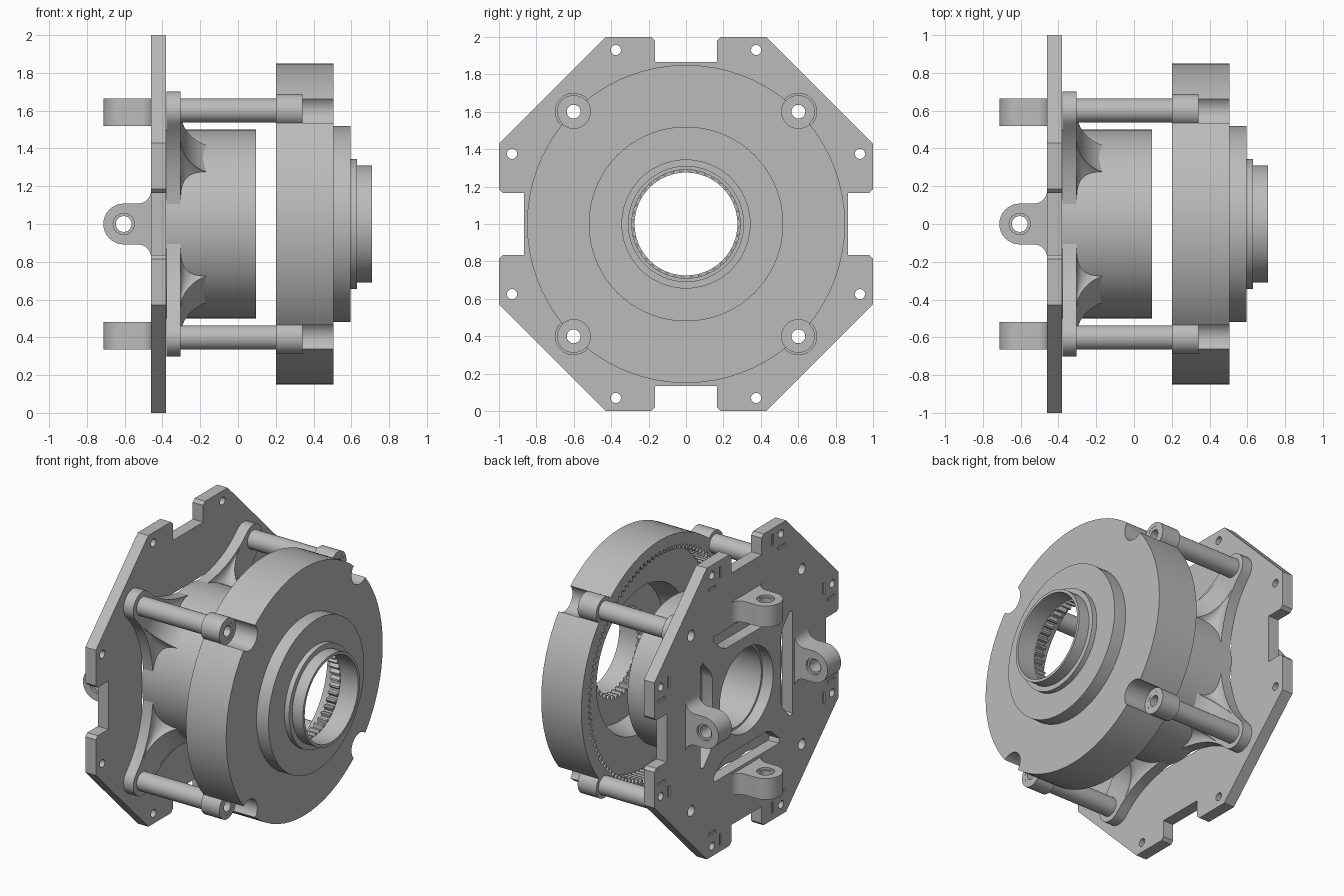
import bpy, bmesh
from math import sin, cos, pi, radians
from mathutils import Matrix

if "Cube" in bpy.data.objects:
    bpy.data.objects.remove(bpy.data.objects["Cube"], do_unlink=True)

grey = bpy.data.materials.new("machined_grey")
grey.use_nodes = True
grey.diffuse_color = (0.5, 0.5, 0.5, 1)
grey.node_tree.nodes["Principled BSDF"].inputs["Base Color"].default_value = (0.5, 0.5, 0.5, 1)


def finish(bm, name):
    """Turn a bmesh into an object on the main axis, at height 1."""
    bmesh.ops.recalc_face_normals(bm, faces=bm.faces[:])
    mesh = bpy.data.meshes.new(name)
    bm.to_mesh(mesh)
    bm.free()
    mesh.materials.append(grey)
    ob = bpy.data.objects.new(name, mesh)
    ob.location.z = 1
    bpy.context.collection.objects.link(ob)
    return ob


def select(ob):
    bpy.ops.object.select_all(action='DESELECT')
    ob.select_set(True)
    bpy.context.view_layer.objects.active = ob


def smooth(ob, angle=30):
    select(ob)
    bpy.ops.object.shade_smooth_by_angle(angle=radians(angle))


def cut(ob, bm):
    """Subtract a bmesh from an object."""
    cutter = finish(bm, "cutter")
    cutter.hide_render = True
    mod = ob.modifiers.new("cut", 'BOOLEAN')
    mod.operation, mod.solver, mod.object = 'DIFFERENCE', 'EXACT', cutter
    bpy.context.view_layer.update()
    select(ob)
    bpy.ops.object.modifier_apply(modifier=mod.name)
    bpy.data.objects.remove(cutter, do_unlink=True)


def loft(bm, layers):
    """Skin a list of (x, outline) sections and cap both ends."""
    rings = [[bm.verts.new((x, u, v)) for u, v in pts] for x, pts in layers]
    n = len(rings[0])
    for a, b in zip(rings, rings[1:]):
        for i in range(n):
            j = (i + 1) % n
            bm.faces.new((a[i], a[j], b[j], b[i]))
    bm.faces.new(rings[0])
    bm.faces.new(rings[-1])
    return [v for ring in rings for v in ring]


def prism(bm, pts, x0, x1):
    return loft(bm, [(x0, pts), (x1, pts)])


def circle(u, v, r, n=24):
    return [(u + r * cos(2 * pi * i / n), v + r * sin(2 * pi * i / n)) for i in range(n)]


def box(u, v, w, h):
    return [(u - w, v - h), (u + w, v - h), (u + w, v + h), (u - w, v + h)]


def rot(pts, a):
    return [(u * cos(a) - v * sin(a), u * sin(a) + v * cos(a)) for u, v in pts]


def lathe(name, profile, n=64, centre=(0, 0)):
    """Spin a closed (x, r) profile; r given as (root, tip) makes teeth."""
    bm = bmesh.new()
    rings = []
    for i in range(n):
        a = 2 * pi * i / n
        ring = []
        for x, r in profile:
            if isinstance(r, tuple):
                r = r[i % 4 // 2]
            ring.append(bm.verts.new((x, centre[0] + r * cos(a), centre[1] + r * sin(a))))
        rings.append(ring)
    m = len(profile)
    for i in range(n):
        a, b = rings[i], rings[(i + 1) % n]
        for j in range(m):
            k = (j + 1) % m
            bm.faces.new((a[j], a[k], b[k], b[j]))
    return finish(bm, name)


quarters = [k * pi / 2 for k in range(4)]
diagonals = [a + pi / 4 for a in quarters]
ROD = 0.85          # distance of the rods from the axis
HOLE = 0.037        # rod bore

# Octagonal back plate with edge notches
side = [(0.865, -0.165), (0.865, 0.165), (0.98, 0.165), (1, 0.185),
        (1, 0.43), (0.43, 1), (0.185, 1), (0.165, 0.98)]
bm = bmesh.new()
prism(bm, [p for a in quarters for p in rot(side, a)], -0.46, -0.38)
plate = finish(bm, "back_plate")

# Plate openings: centre, slots, rod holes, corner holes, shallow marks
bm = bmesh.new()
prism(bm, circle(0, 0, 0.29, 48), -0.6, -0.3)
slot = [(0.37, -0.22), (0.39, -0.27), (0.47, -0.36), (0.5, -0.35),
        (0.5, 0.35), (0.47, 0.36), (0.39, 0.27), (0.37, 0.22)]
for a in quarters:
    prism(bm, rot(slot, a), -0.6, -0.3)
    prism(bm, rot(circle(ROD, 0, HOLE), a + pi / 4), -0.6, -0.3)
    for s in (-1, 1):
        prism(bm, rot(circle(0.93, s * 0.375, 0.027), a), -0.6, -0.3)
        prism(bm, rot(box(0.92, s * 0.285, 0.04, 0.01), a), -0.6, -0.45)
        prism(bm, rot(box(0.84, s * 0.375, 0.01, 0.04), a), -0.6, -0.45)
cut(plate, bm)
smooth(plate)

# Mounting lugs on the outside of the plate
arc = [(-0.605 - 0.108 * sin(t), 0.108 * cos(t)) for t in [pi * i / 16 for i in range(17)]]
fillet = [(-0.53 + 0.07 * sin(t), 0.178 - 0.07 * cos(t)) for t in [pi * i / 12 for i in range(7)]]
outline = ([(-0.45, 0.178)] + fillet[::-1] + arc
           + [(x, -y) for x, y in fillet] + [(-0.45, -0.178)])
swap = Matrix(((0, 1, 0), (0, 0, 1), (1, 0, 0)))


def radial(bm, a):
    """Stand a prism up so that its depth points outward."""
    bmesh.ops.transform(bm, verts=bm.verts[:],
                        matrix=Matrix.Rotation(a, 4, 'X') @ swap.to_4x4())
    return bm


for a, label in zip(quarters, ("top", "front", "bottom", "back")):
    bm = bmesh.new()
    prism(bm, outline, 0.52, 0.665)
    lug = finish(radial(bm, a), label + "_lug")
    for r, d0, d1 in ((0.042, 0.4, 0.8), (0.056, 0.65, 0.8), (0.056, 0.4, 0.535)):
        bm = bmesh.new()
        prism(bm, circle(-0.605, 0, r), d0, d1)
        cut(lug, radial(bm, a))
    smooth(lug)

# Central drum
smooth(lathe("drum", [(-0.38, 0.275), (-0.38, 0.5), (0.095, 0.5), (0.095, 0.275)]))


# Arms joining the drum to the rods, with swept fillets
def arm_side(tip, flare, w=0.1):
    steps = [i / 8 for i in range(9)]
    return [(0.42 + (tip - 0.42) * s, w + flare * (1 - s) ** 2) for s in steps]


def mirrored(pts):
    return pts + [(u, -v) for u, v in reversed(pts)]


for i, a in enumerate(diagonals):
    bm = bmesh.new()
    tip = [(ROD + 0.1 * sin(t), 0.1 * cos(t)) for t in [pi * k / 16 for k in range(1, 8)]]
    prism(bm, rot(mirrored(arm_side(ROD, 0.17) + tip), a), -0.379, -0.305)
    flange = finish(bm, f"arm_flange_{i + 1}")
    bm = bmesh.new()
    prism(bm, rot(circle(ROD, 0, HOLE), a), -0.5, 0)
    cut(flange, bm)
    smooth(flange)

    layers = [(-0.34, rot(mirrored(arm_side(0.74, 0.17)), a))]
    for k in range(11):
        t = k * pi / 20
        shape = arm_side(0.47 + 0.27 * (1 - sin(t)), 0.17 * (1 - sin(t)))
        layers.append((-0.305 + 0.22 * (1 - cos(t)), rot(mirrored(shape), a)))
    bm = bmesh.new()
    loft(bm, layers)
    smooth(finish(bm, f"arm_fillet_{i + 1}"))

    # Hollow rod and its boss on the ring housing
    c = (ROD * cos(a), ROD * sin(a))
    smooth(lathe(f"rod_{i + 1}", [(-0.375, HOLE), (-0.375, 0.064), (0.34, 0.064), (0.34, HOLE)], 32, c))
    smooth(lathe(f"rod_boss_{i + 1}", [(0.2, 0.06), (0.2, 0.088), (0.341, 0.088), (0.341, 0.06)], 32, c))

# Stepped ring housing
housing = lathe("ring_housing", [
    (0.2, 0.78), (0.2, 0.85), (0.505, 0.85), (0.505, 0.52), (0.595, 0.52), (0.595, 0.345),
    (0.63, 0.345), (0.63, 0.31), (0.71, 0.31), (0.71, 0.29), (0.57, 0.295), (0.57, 0.31),
    (0.5, 0.31), (0.5, 0.47), (0.33, 0.5), (0.33, 0.78)], 72)
for r, x0 in ((0.09, 0.34), (0.062, 0.1)):
    bm = bmesh.new()
    for a in diagonals:
        prism(bm, rot(circle(ROD, 0, r, 32), a), x0, 0.6)
    cut(housing, bm)
smooth(housing)

# Internal gear teeth and bore spline
lathe("internal_gear", [(0.201, (0.772, 0.742)), (0.201, 0.79), (0.335, 0.79), (0.335, (0.772, 0.742))], 112 * 4)
lathe("bore_spline", [(0.5, (0.305, 0.28)), (0.5, 0.315), (0.572, 0.315), (0.572, (0.305, 0.28))], 40 * 4)
